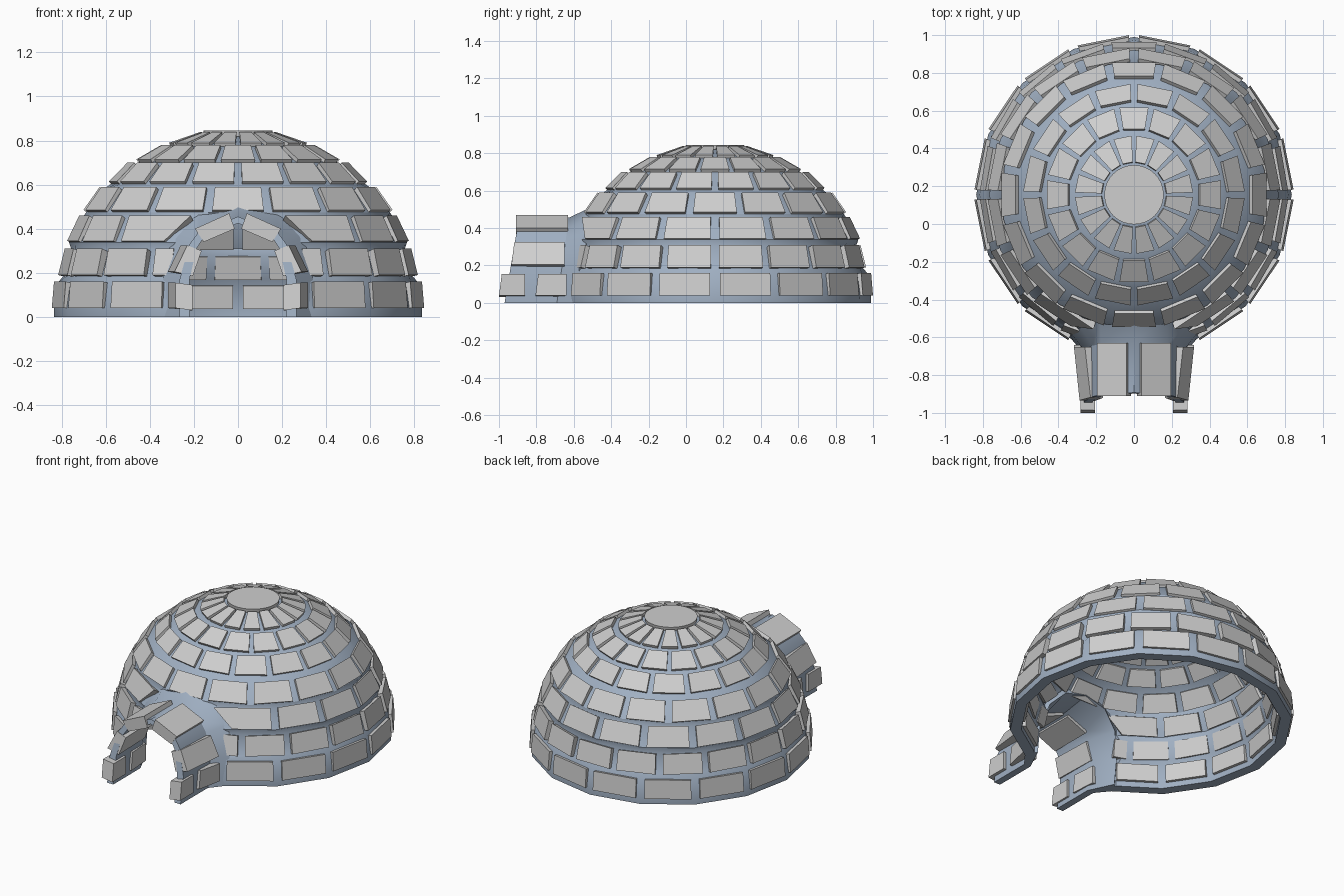
import bpy, bmesh
from math import sin, cos, pi, radians, sqrt

if "Cube" in bpy.data.objects:
    bpy.data.objects.remove(bpy.data.objects["Cube"])

CY = 0.155                 # dome centre on y
STEP = 2 * pi / 16         # one shell bay
FLAT = cos(STEP / 2)       # apothem of the 16-sided courses


def material(name, rgb):
    m = bpy.data.materials.new(name)
    m.use_nodes = True
    m.diffuse_color = (*rgb, 1)
    m.node_tree.nodes["Principled BSDF"].inputs["Base Color"].default_value = (*rgb, 1)
    return m


SNOW = material("snow_block_grey", (0.62, 0.62, 0.62))
MORTAR = material("packed_ice_blue", (0.35, 0.43, 0.54))


def finish(name, bm, mat):
    bmesh.ops.recalc_face_normals(bm, faces=bm.faces)
    me = bpy.data.meshes.new(name)
    bm.to_mesh(me)
    bm.free()
    ob = bpy.data.objects.new(name, me)
    bpy.context.collection.objects.link(ob)
    me.materials.append(mat)
    return ob


def bridge(bm, a, b, closed=True):
    n = len(a)
    for i in range(n if closed else n - 1):
        j = (i + 1) % n
        bm.faces.new((a[i], a[j], b[j], b[i]))


def prism(bm, a, b):
    """Solid between two matching outlines."""
    va, vb = [bm.verts.new(p) for p in a], [bm.verts.new(p) for p in b]
    bridge(bm, va, vb)
    bm.faces.new(va)
    bm.faces.new(vb)


def smooth(ob):
    bpy.ops.object.select_all(action='DESELECT')
    ob.select_set(True)
    bpy.context.view_layer.objects.active = ob
    bpy.ops.object.shade_smooth_by_angle(angle=radians(30))


# Courses: bottom radius, bottom height, top radius, top height, block count
ROWS = [(0.85, 0.04, 0.84, 0.16, 16), (0.82, 0.19, 0.79, 0.31, 18),
        (0.78, 0.345, 0.725, 0.46, 16), (0.715, 0.485, 0.64, 0.59, 16),
        (0.59, 0.615, 0.505, 0.70, 16), (0.47, 0.715, 0.355, 0.78, 16),
        (0.315, 0.79, 0.175, 0.838, 16)]


def on_bay(centre, off, r, z, step):
    """Point on the flat face of a bay; angles run from the front."""
    rad, a = r * cos(step / 2) / cos(off), centre + off
    return (rad * sin(a), -rad * cos(a), z)


def scaled(points, k):
    return [(x * k, y * k + CY, z * k) for x, y, z in points]


# Dome blocks, course by course, leaving the entrance open
DOOR = {0: 0.6, 1: 0.5, 2: 0.6}          # bays left out on each side
for row, (r0, z0, r1, z1, count) in enumerate(ROWS):
    bm = bmesh.new()
    step = 2 * pi / count
    for i in range(count):
        c = (i + (0.5 if row % 2 == 0 else 0)) * step
        c = c - 2 * pi if c > pi else c
        w = step * (0.42 if row < 6 else 0.4)
        lo, hi = [-w, w], [-w, w]
        side, sign = (0, 1) if c > 0 else (1, -1)
        if abs(c) < step * DOOR.get(row, 0):
            continue
        if row == 1 and abs(c) < step * 1.2:      # trimmed beside the door
            lo[side] = hi[side] = sign * radians(2)
        if row == 2 and abs(c) < step * 1.6:      # splayed over the door
            lo[side], hi[side] = -sign * radians(8), -sign * radians(17)
        face = [on_bay(c, lo[0], r0, z0, step), on_bay(c, lo[1], r0, z0, step),
                on_bay(c, hi[1], r1, z1, step), on_bay(c, hi[0], r1, z1, step)]
        prism(bm, scaled(face, 1), scaled(face, 0.88))
    finish(f"dome_blocks_course_{row + 1}", bm, SNOW)

# Round cap block
bm = bmesh.new()
disc = [(0.157 * cos(i * pi / 16), 0.157 * sin(i * pi / 16), 0.845) for i in range(32)]
prism(bm, scaled(disc, 1), scaled(disc, 0.88))
finish("cap_block", bm, SNOW)

# Dome shell: rings that follow each course, hollow inside.
# The last value picks which ring vertices are corners (2 means none: round).
PROFILE = [(0.853, 0, 0)]
for row, (r0, z0, r1, z1, count) in enumerate(ROWS):
    corner = row % 2 if count == 16 else 2
    PROFILE += [(r0 * 1.005, z0, corner), (r1 * 0.995, z1, corner)]


def dome_rings(bm, k):
    rings = []
    for r, z, corner in PROFILE:
        ring = []
        for i in range(32):
            rad = r * k * (1 if i % 2 == corner else FLAT)
            a = i * STEP / 2
            ring.append(bm.verts.new((rad * sin(a), CY - rad * cos(a), z * k)))
        if rings:
            bridge(bm, rings[-1], ring)
        rings.append(ring)
    bm.faces.new(rings[-1])
    return rings


bm = bmesh.new()
bridge(bm, dome_rings(bm, 0.978)[0], dome_rings(bm, 0.90)[0])
shell = finish("dome_shell", bm, MORTAR)


def arch(half):
    """Mirror a half outline that ends at the ridge."""
    return [(-x, z) for x, z in half[:-1]] + [half[-1]] + [(x, z) for x, z in half[-2::-1]]


OUTER = arch([(0.265, 0), (0.265, 0.17), (0.22, 0.33), (0.175, 0.39), (0, 0.455)])
INNER = arch([(0.22, 0), (0.22, 0.17), (0.188, 0.31), (0.155, 0.36), (0, 0.425)])
FLARE = arch([(0.345, 0), (0.34, 0.19), (0.30, 0.36), (0.18, 0.485), (0, 0.525)])
FLARE_IN = arch([(0.295, 0), (0.295, 0.17), (0.25, 0.32), (0.15, 0.42), (0, 0.455)])
HOLE = arch([(0.315, -0.1), (0.315, 0.175), (0.27, 0.335), (0.16, 0.445), (0, 0.485)])

# Doorway opening in the dome
bm = bmesh.new()
prism(bm, [(x, -1.2, z) for x, z in HOLE], [(x, -0.2, z) for x, z in HOLE])
cutter = finish("doorway_cutter", bm, MORTAR)
mod = shell.modifiers.new("doorway", 'BOOLEAN')
mod.operation = 'DIFFERENCE'
mod.solver = 'EXACT'
mod.object = cutter
bpy.context.view_layer.objects.active = shell
bpy.ops.object.modifier_apply(modifier="doorway")
bpy.data.objects.remove(cutter)
smooth(shell)


def dome_y(x, z, k):
    rad = 0.84 * k
    return CY - sqrt(max(rad * rad - x * x - z * z, 0))


# Entrance tunnel shell, flared where it meets the dome
def section(bm, outline, y_of):
    return [bm.verts.new((x, y_of(x, z), z)) for x, z in outline]


def mouth(x, z):
    return -0.97 + 0.17 * z


def neck(x, z):
    return -0.69 + 0.14 * z


bm = bmesh.new()
loops = [section(bm, INNER, mouth), section(bm, OUTER, mouth), section(bm, OUTER, neck),
         section(bm, FLARE, lambda x, z: dome_y(x, z, 0.98)),
         section(bm, FLARE_IN, lambda x, z: dome_y(x, z, 0.89)),
         section(bm, INNER, neck)]
for i in range(6):
    bridge(bm, loops[i], loops[(i + 1) % 6], closed=False)
for end in (0, -1):
    bm.faces.new([lp[end] for lp in loops])
smooth(finish("tunnel_shell", bm, MORTAR))

# Tunnel blocks: cross-section (outer pair, inner pair), front y, back y,
# widening of the outer pair at the back
LOW = [(0.283, 0.04), (0.283, 0.155), (0.206, 0.145), (0.206, 0.03)]
MID = [(0.288, 0.205), (0.23, 0.325), (0.165, 0.30), (0.205, 0.185)]
ROOF = [(0.04, 0.47), (0.195, 0.40), (0.155, 0.34), (0.015, 0.40)]
TUNNEL = [("tunnel_front_block", LOW, -1.005, -0.86, 0),
          ("tunnel_rear_block", LOW, -0.81, -0.64, 0.035),
          ("tunnel_middle_block", MID, -0.96, -0.65, 0.03),
          ("tunnel_roof_block", ROOF, -0.91, -0.63, 0)]
for name, outline, y0, y1, widen in TUNNEL:
    for label, s in (("left", 1), ("right", -1)):
        bm = bmesh.new()
        slant = 0.13 if outline is not ROOF else 0
        prism(bm, [(s * x, y0 + slant * z, z) for x, z in outline],
              [(s * (x + (widen if k < 2 else widen * 0.3)), y1, z)
               for k, (x, z) in enumerate(outline)])
        finish(f"{label}_{name}", bm, SNOW)
